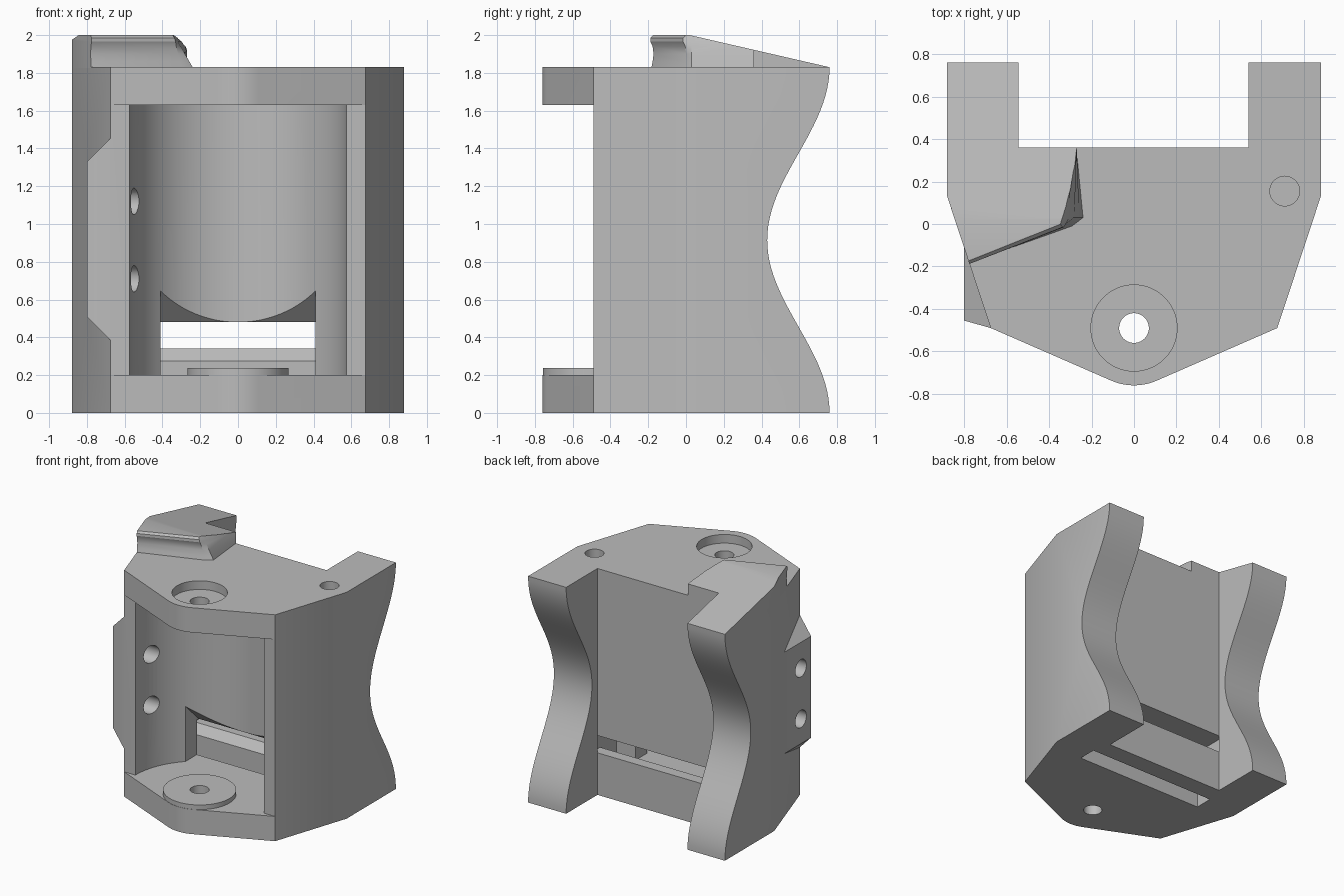
import bpy, bmesh, math
from mathutils import Vector

cube = bpy.data.objects.get("Cube")
if cube:
    bpy.data.objects.remove(cube, do_unlink=True)

grey = bpy.data.materials.new("plain grey")
grey.use_nodes = True
COLOR = (0.5, 0.5, 0.5, 1)
grey.diffuse_color = COLOR
grey.node_tree.nodes["Principled BSDF"].inputs["Base Color"].default_value = COLOR

HEIGHT = 1.83
AXIS_Y = -0.49


def loft(name, rings):
    """Closed solid through rings of matching points."""
    bm = bmesh.new()
    loops = [[bm.verts.new(p) for p in ring] for ring in rings]
    for a, b in zip(loops, loops[1:]):
        for i in range(len(a)):
            j = (i + 1) % len(a)
            bm.faces.new((a[i], a[j], b[j], b[i]))
    bm.faces.new(loops[0])
    bm.faces.new(loops[-1])
    bmesh.ops.recalc_face_normals(bm, faces=bm.faces)
    mesh = bpy.data.meshes.new(name)
    bm.to_mesh(mesh)
    bm.free()
    ob = bpy.data.objects.new(name, mesh)
    bpy.context.collection.objects.link(ob)
    mesh.materials.append(grey)
    return ob


def prism_z(name, pts, z0, z1):
    return loft(name, [[(x, y, z) for x, y in pts] for z in (z0, z1)])


def prism_x(name, pts, half):
    return loft(name, [[(x, y, z) for y, z in pts] for x in (-half, half)])


def circle(cx, cy, r, n=64):
    return [(cx + r * math.cos(math.tau * i / n), cy + r * math.sin(math.tau * i / n))
            for i in range(n)]


def combine(target, tool, operation):
    """Apply a boolean and discard the tool."""
    mod = target.modifiers.new("cut", 'BOOLEAN')
    mod.operation = operation
    mod.solver = 'EXACT'
    mod.object = tool
    bpy.context.view_layer.objects.active = target
    bpy.ops.object.modifier_apply(modifier=mod.name)
    bpy.data.objects.remove(tool, do_unlink=True)


# Main body: plan outline with rounded nose and two rear legs
nose = [(0.27 * math.sin(math.radians(a)), AXIS_Y - 0.27 * math.cos(math.radians(a)))
        for a in range(24, -25, -4)]
outline = ([(-0.545, 0.76), (-0.545, 0.36), (0.54, 0.36), (0.54, 0.76), (0.88, 0.76),
            (0.88, 0.13), (0.675, AXIS_Y)] + nose
           + [(-0.675, AXIS_Y), (-0.88, 0.13), (-0.88, 0.76)])
body = prism_z("body", outline, 0, HEIGHT)

# Wavy rear edge of the legs
wave = [(0.595 + 0.165 * math.cos(math.tau * i / 48), HEIGHT * i / 48) for i in range(49)]
wave = [(0.763, -0.05)] + wave + [(0.763, HEIGHT + 0.05), (1, HEIGHT + 0.05), (1, -0.05)]
combine(body, prism_x("wave_cutter", wave, 1.2), 'DIFFERENCE')

# Side flange with sloped ends
plan = [(-0.8, -0.1), (-0.8, -0.455), (-0.675, AXIS_Y), (-0.6, -0.48), (-0.6, -0.1)]
flange = loft("side_flange", [[(x, y, 0.51 - (x + 0.8)) for x, y in plan],
                              [(x, y, 1.33 + (x + 0.8)) for x, y in plan]])
combine(body, flange, 'UNION')

# Front window and round cavity
window = [(-1, -1), (1, -1), (1, AXIS_Y), (-1, AXIS_Y)]
combine(body, prism_z("window_cutter", window, 0.2, 1.63), 'DIFFERENCE')
combine(body, prism_z("cavity_cutter", circle(0, AXIS_Y, 0.575, 96), 0.2, 1.63), 'DIFFERENCE')

# Sloped opening at the cavity floor, then the rear and bottom slot
opening = [(-0.2, 0.2), (0.1, 0.2), (0.1, 0.48), (0.085, 0.48), (-0.2, 0.754)]
combine(body, prism_x("opening_cutter", opening, 0.41), 'DIFFERENCE')
slot = [(0.06, -0.1), (0.21, -0.1), (0.21, 0.275), (0.27, 0.34), (0.361, 0.34),
        (0.361, 0.48), (0.06, 0.48)]
combine(body, prism_x("slot_cutter", slot, 0.58), 'DIFFERENCE')

# Floor boss, counterbore, axle hole and blind hole
combine(body, prism_z("floor_boss", circle(0, AXIS_Y, 0.268), 0.15, 0.237), 'UNION')
for x, y, r, z0, z1 in ((0, AXIS_Y, 0.203, HEIGHT - 0.07, 2),
                        (0, AXIS_Y, 0.07, -0.1, 2),
                        (0.71, 0.155, 0.07, HEIGHT - 0.4, 2)):
    combine(body, prism_z("hole_cutter", circle(x, y, r), z0, z1), 'DIFFERENCE')

# Two cross holes through the side flange
for z in (0.71, 1.12):
    ring = circle(-0.325, z, 0.07, 48)
    cutter = loft("side_hole_cutter", [[(x, y, h) for y, h in ring] for x in (-1, -0.4)])
    combine(body, cutter, 'DIFFERENCE')

# Raised ramp: flared end, hollowed front edge
rings = []
for z, inset in ((HEIGHT - 0.004, 0.005), (1.86, 0.012), (1.90, 0.017), (1.94, 0.012),
                 (1.965, 0), (1.985, 0), (2.0, 0.015)):
    rise = z - HEIGHT
    rings.append([(x, y, z) for x, y in (
        (-0.88, 0.76), (-0.545, 0.76), (-0.545, 0.36), (-0.27, 0.36),
        (-0.24 - 0.58 * rise, 0.03),
        (-0.29 - 0.3 * rise - 0.35 * inset, -0.015 + 0.94 * inset),
        (-0.775 - 0.32 * inset, -0.188 + 0.95 * inset), (-0.88, 0.13))])
ramp = loft("raised_ramp", rings)
slope = (2.0 - HEIGHT) / 0.74
above = [(0.02, 2.0), (1, 2.0 - 0.98 * slope), (1, 2.3), (0.02, 2.3)]
combine(ramp, prism_x("ramp_cutter", above, 1.2), 'DIFFERENCE')

# Smooth curved walls, keep edges crisp
for ob in (body, ramp):
    bpy.ops.object.select_all(action='DESELECT')
    ob.select_set(True)
    bpy.context.view_layer.objects.active = ob
    bpy.ops.object.shade_smooth_by_angle(angle=math.radians(22))
